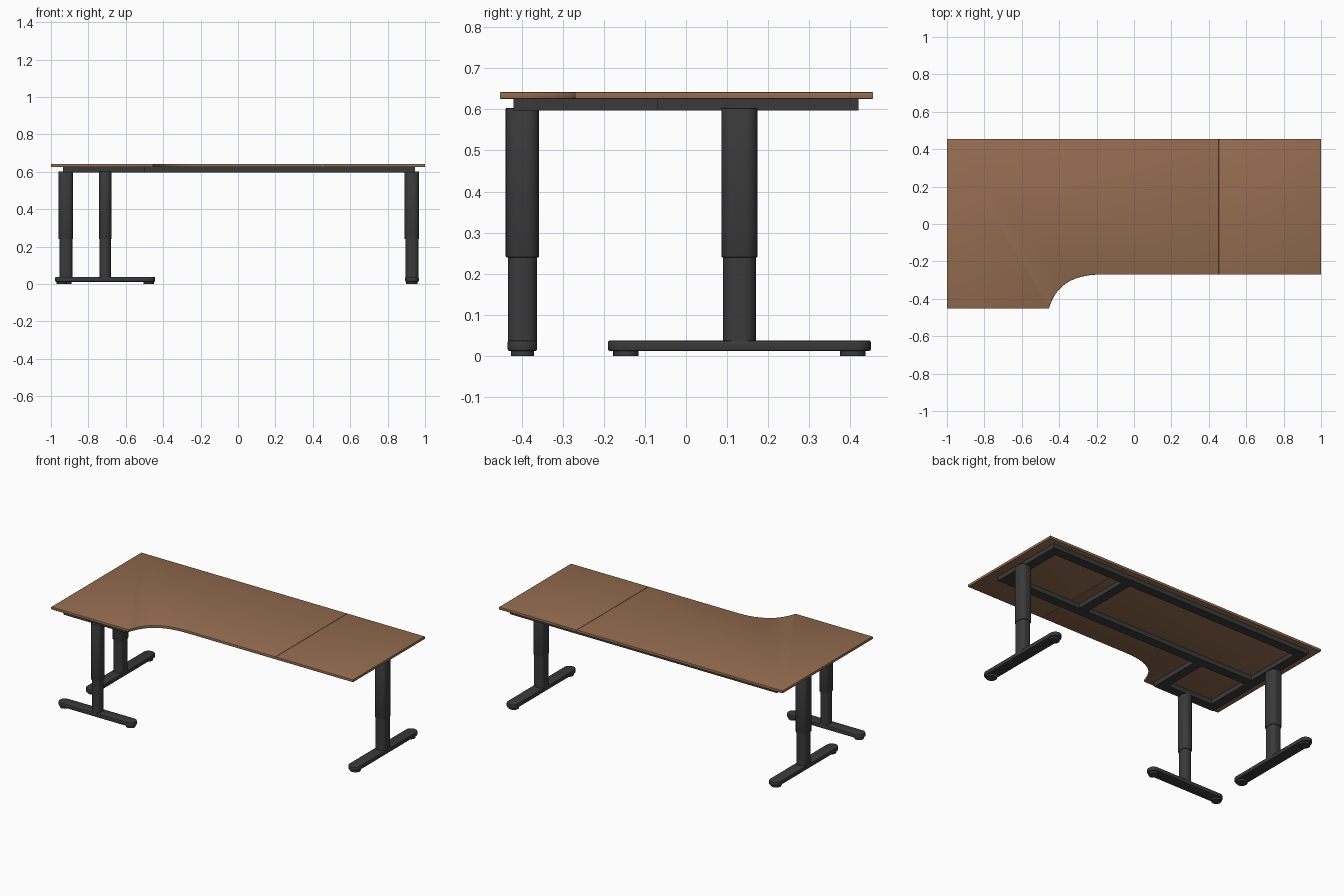
import bpy, bmesh, math
from mathutils import Vector

if "Cube" in bpy.data.objects:
    bpy.data.objects.remove(bpy.data.objects["Cube"])


def material(name, rgb):
    m = bpy.data.materials.new(name)
    m.diffuse_color = (*rgb, 1)
    m.use_nodes = True
    m.node_tree.nodes["Principled BSDF"].inputs["Base Color"].default_value = m.diffuse_color
    return m


WOOD = material("wood", (0.30, 0.15, 0.08))
METAL = material("dark_metal", (0.042, 0.042, 0.042))


def prism(name, outline, z0, z1, mat, bevel=0.0, smooth=True):
    """Extrude a counter-clockwise outline from z0 to z1, with softened rims."""
    bm = bmesh.new()
    face = bm.faces.new([bm.verts.new((x, y, z0)) for x, y in outline])
    res = bmesh.ops.extrude_face_region(bm, geom=[face])
    top = [v for v in res["geom"] if isinstance(v, bmesh.types.BMVert)]
    bmesh.ops.translate(bm, verts=top, vec=(0, 0, z1 - z0))
    bmesh.ops.recalc_face_normals(bm, faces=bm.faces)
    if bevel:
        rims = [e for e in bm.edges if abs(e.verts[0].co.z - e.verts[1].co.z) < 1e-6]
        bmesh.ops.bevel(bm, geom=rims, offset=bevel, segments=2, profile=0.5, affect='EDGES')
    me = bpy.data.meshes.new(name)
    bm.to_mesh(me)
    bm.free()
    ob = bpy.data.objects.new(name, me)
    bpy.context.collection.objects.link(ob)
    me.materials.append(mat)
    if smooth:
        bpy.context.view_layer.objects.active = ob
        bpy.ops.object.select_all(action='DESELECT')
        ob.select_set(True)
        bpy.ops.object.shade_smooth_by_angle(angle=math.radians(35))
    return ob


def rounded(cx, cy, sx, sy, r, n=8):
    """Rounded rectangle outline."""
    pts = []
    for k, (ax, ay) in enumerate([(1, 1), (-1, 1), (-1, -1), (1, -1)]):
        for i in range(n + 1):
            a = math.pi / 2 * (k + i / n)
            pts.append((cx + ax * (sx / 2 - r) + r * math.cos(a),
                        cy + ay * (sy / 2 - r) + r * math.sin(a)))
    return pts


def rect(x0, x1, y0, y1):
    return [(x0, y0), (x1, y0), (x1, y1), (x0, y1)]


# Desk top: main board with the curved cut-out, and the side extension
c = [Vector(p) for p in [(-0.455, -0.453), (-0.42, -0.33), (-0.33, -0.27), (-0.17, -0.27)]]
curve = []
for i in range(21):
    t = i / 20
    p = (1-t)**3 * c[0] + 3*t*(1-t)**2 * c[1] + 3*t*t*(1-t) * c[2] + t**3 * c[3]
    curve.append((p.x, p.y))
main = [(-1, -0.453)] + curve + [(0.452, -0.27), (0.452, 0.455), (-1, 0.455)]
prism("main_top", main, 0.625, 0.642, WOOD, 0.003)
prism("extension_top", rect(0.453, 1, -0.27, 0.455), 0.625, 0.642, WOOD, 0.003)

# Under-frame beams
W = 0.058
X0, X1, Y0, Y1, YF, XR = -0.935, 0.945, -0.07, 0.42, -0.42, -0.50
beams = {
    "frame_back_rail": (X0, X1, Y1 - W, Y1),
    "frame_front_rail": (X0, X1, Y0, Y0 + W),
    "frame_left_rail": (X0, X0 + W, Y0 + W, Y1 - W),
    "frame_right_rail": (X1 - W, X1, Y0 + W, Y1 - W),
    "frame_cross_rail": (0.335, 0.335 + W, Y0 + W, Y1 - W),
    "wing_front_rail": (X0, XR, YF, YF + W),
    "wing_left_rail": (X0, X0 + W, YF + W, Y0),
    "wing_right_rail": (XR - W, XR, YF + W, Y0),
}
for name, b in beams.items():
    prism(name, rect(*b), 0.597, 0.6255, METAL, smooth=False)


# Telescopic leg on a long foot with two pads
def leg(name, x, y, upper, lower, foot, pad_r, pad_offset, along_x):
    prism(name + "_upper_tube", rounded(x, y, *upper, 0.03), 0.24, 0.603, METAL, 0.002)
    prism(name + "_lower_tube", rounded(x, y, *lower, 0.027), 0.035, 0.245, METAL)
    prism(name + "_foot", rounded(x, y, *foot, min(foot) / 2 - 0.0005, 10), 0.012, 0.038, METAL, 0.005)
    for side, s in (("a", -1), ("b", 1)):
        px, py = (x + s * pad_offset, y) if along_x else (x, y + s * pad_offset)
        prism(f"{name}_pad_{side}", rounded(px, py, 2*pad_r, 2*pad_r, pad_r - 0.0005), 0, 0.0125, METAL)


for name, x in (("left_leg", -0.92), ("right_leg", 0.93)):
    leg(name, x, 0.13, (0.078, 0.088), (0.07, 0.08), (0.073, 0.64), 0.031, 0.276, False)
leg("front_leg", -0.71, -0.398, (0.066, 0.081), (0.06, 0.071), (0.535, 0.072), 0.028, 0.232, True)
